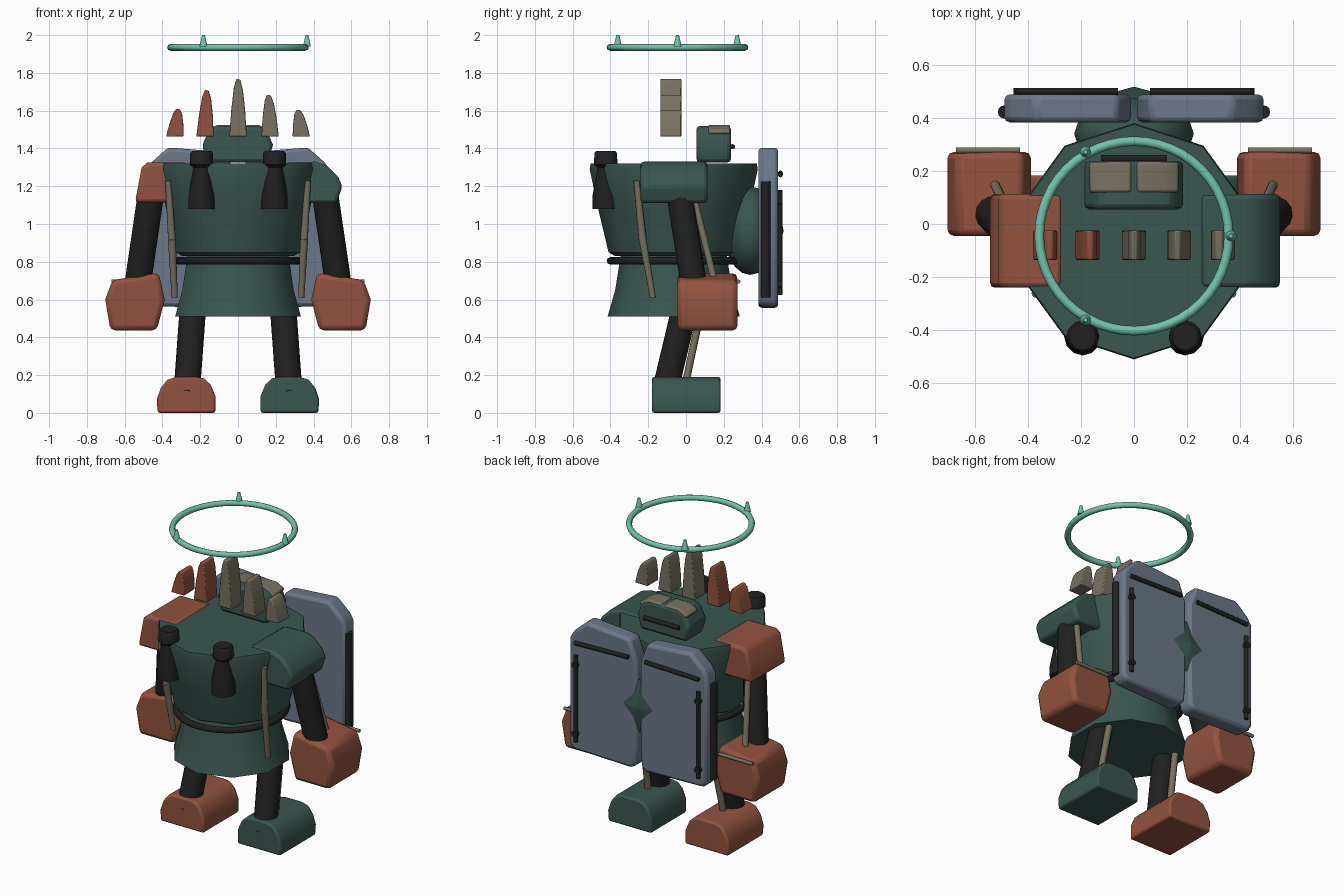
import bpy, bmesh, math
from mathutils import Vector, Matrix

cube = bpy.data.objects.get("Cube")
if cube:
    bpy.data.objects.remove(cube)


def material(name, rgb):
    m = bpy.data.materials.new(name)
    m.use_nodes = True
    m.diffuse_color = (*rgb, 1)
    node = next(n for n in m.node_tree.nodes if n.type == 'BSDF_PRINCIPLED')
    node.inputs["Base Color"].default_value = (*rgb, 1)
    node.inputs["Roughness"].default_value = 0.8
    return m


GREEN = material("dark green", (.042, .092, .08))
RED = material("rust red", (.29, .085, .05))
KHAKI = material("khaki", (.19, .168, .122))
BLUE = material("blue grey", (.15, .185, .25))
BLACK = material("black", (.015, .015, .015))
TEAL = material("teal", (.17, .55, .41))


def finish(name, bm, mat, bevel=0, angle=40):
    bmesh.ops.recalc_face_normals(bm, faces=bm.faces[:])
    me = bpy.data.meshes.new(name)
    bm.to_mesh(me)
    bm.free()
    ob = bpy.data.objects.new(name, me)
    bpy.context.collection.objects.link(ob)
    me.materials.append(mat)
    if bevel:
        mod = ob.modifiers.new("Bevel", 'BEVEL')
        mod.width, mod.segments, mod.limit_method = bevel, 2, 'ANGLE'
        mod.angle_limit = math.radians(40)
    bpy.ops.object.select_all(action='DESELECT')
    ob.select_set(True)
    bpy.context.view_layer.objects.active = ob
    bpy.ops.object.shade_smooth_by_angle(angle=math.radians(angle))
    return ob


def extrude(name, outline, y0, y1, mat, bevel=0, side=1):
    """Extrude an (x, z) outline along y; side=-1 mirrors it."""
    bm = bmesh.new()
    face = bm.faces.new([bm.verts.new((side * x, y0, z)) for x, z in outline])
    new = bmesh.ops.extrude_face_region(bm, geom=[face])["geom"]
    bmesh.ops.translate(bm, vec=(0, y1 - y0, 0),
                        verts=[v for v in new if isinstance(v, bmesh.types.BMVert)])
    return finish(name, bm, mat, bevel)


def lathe(name, profile, x, y, mat, sides=10, turn=math.pi / 2):
    """Revolve (radius, z) pairs about a vertical axis and cap the ends."""
    bm = bmesh.new()
    rings = []
    for r, z in profile:
        angles = [turn + math.tau * i / sides for i in range(sides)]
        rings.append([bm.verts.new((x + r * math.cos(a), y + r * math.sin(a), z)) for a in angles])
    for low, high in zip(rings, rings[1:]):
        for i in range(sides):
            j = (i + 1) % sides
            bm.faces.new((low[i], low[j], high[j], high[i]))
    bm.faces.new(rings[0])
    bm.faces.new(rings[-1])
    return finish(name, bm, mat)


def rod(name, p, q, r, mat, sides=12, r2=None):
    p, q = Vector(p), Vector(q)
    bm = bmesh.new()
    turn = (q - p).to_track_quat('Z', 'Y').to_matrix().to_4x4()
    bmesh.ops.create_cone(bm, cap_ends=True, segments=sides, radius1=r,
                          radius2=r if r2 is None else r2, depth=(q - p).length,
                          matrix=Matrix.Translation((p + q) / 2) @ turn)
    return finish(name, bm, mat, 0, 50)


def ring(name, centre, major, minor, mat, x_scale=1, segments=48):
    bpy.ops.mesh.primitive_torus_add(location=centre, major_radius=major, minor_radius=minor,
                                     major_segments=segments, minor_segments=8)
    ob = bpy.context.object
    ob.name = name
    ob.scale.x = x_scale
    ob.data.materials.append(mat)
    bpy.ops.object.shade_smooth()


# Torso, skirt and belt
BODY_Y = -.065
lathe("upper_torso", [(.31, .83), (.345, .85), (.40, 1.08), (.445, 1.29), (.44, 1.32)],
      0, BODY_Y, GREEN)
lathe("lower_torso", [(.35, .51), (.31, .65), (.28, .84)], 0, BODY_Y, GREEN)
ring("belt", (0, BODY_Y, .805), .335, .02, BLACK, .95, 32)

# Back boss with its faceted tip
bm = bmesh.new()
bmesh.ops.create_uvsphere(bm, u_segments=16, v_segments=10, radius=1,
                          matrix=Matrix.Translation((0, .34, .965)) @ Matrix.Diagonal((.225, .14, .235, 1)))
finish("back_boss", bm, GREEN)
rod("boss_tip", (0, .47, .965), (0, .516, .965), .17, GREEN, 4, .005)

# Head, with eye plates on top and a slot on the back
extrude("head", [(-.165, 1.325), (-.19, 1.42), (-.15, 1.5), (-.10, 1.52), (.10, 1.52),
                 (.15, 1.5), (.185, 1.42), (.16, 1.325)], .055, .238, GREEN, .02)
rod("head_slot", (-.125, .247, 1.41), (.125, .247, 1.41), .013, BLACK)
for s, label in ((1, "left"), (-1, "right")):
    extrude(label + "_eye", [(.01, 1.48), (.01, 1.525), (.11, 1.525), (.17, 1.495), (.165, 1.475)],
            .118, .234, KHAKI, .012, s)

# Floating crest of five blades
for x, top, mat in ((-.335, 1.61, RED), (-.175, 1.71, RED), (0, 1.77, KHAKI),
                    (.17, 1.685, KHAKI), (.335, 1.605, KHAKI)):
    h = top - 1.462
    lean = -.05 * x
    shape = [(-.046, 0), (.046, 0), (.038, .45), (.026, .8), (.012, .98),
             (-.008, 1), (-.022, .85), (-.036, .45)]
    extrude("crest_blade", [(x + u + lean * v, 1.462 + h * v) for u, v in shape],
            -.135, -.025, mat, .005)

# Halo and its three studs
HALO_Y = -.045
ring("halo", (0, HALO_Y, 1.935), .357, .018, TEAL)
for k in range(3):
    a = math.tau * k / 3
    x, y = .365 * math.cos(a), HALO_Y + .365 * math.sin(a)
    rod("halo_stud", (x, y, 1.94), (x, y, 2.0), .022, TEAL, 10, .008)

# Shoulders
extrude("right_shoulder", [(-.27, 1.325), (-.48, 1.325), (-.51, 1.30), (-.545, 1.115), (-.29, 1.115)],
        -.24, .113, RED, .018)
extrude("left_shoulder", [(.25, 1.325), (.41, 1.33), (.47, 1.31), (.53, 1.25), (.553, 1.2),
                          (.522, 1.11), (.27, 1.11)], -.24, .113, GREEN, .018)

for s, label in ((1, "left"), (-1, "right")):
    foot_mat = GREEN if s == 1 else RED

    # Arm, its thin rear strut and the front side strut
    rod(label + "_arm", (s * .455, -.04, 1.2), (s * .54, .05, .62), .07, BLACK, 14)
    rod(label + "_arm_strut", (s * .47, .04, 1.15), (s * .53, .16, .66), .018, KHAKI)
    path = [(s * .37, -.262, 1.23), (s * .35, -.23, .92), (s * .335, -.175, .61)]
    rod(label + "_upper_side_strut", path[0], path[1], .016, KHAKI, 10, .021)
    rod(label + "_lower_side_strut", path[1], path[2], .021, KHAKI, 10, .016)

    # Fist with knuckle bar
    extrude(label + "_fist", [(.42, .742), (.665, .703), (.703, .6), (.675, .437), (.43, .437), (.388, .6)],
            -.045, .272, RED, .025, s)
    rod(label + "_fist_bar", (s * .43, .277, .695), (s * .67, .277, .695), .011, KHAKI, 8)

    # Leg, strut and domed foot
    rod(label + "_leg", (s * .24, -.01, .54), (s * .272, -.115, .1), .07, BLACK, 14)
    rod(label + "_leg_strut", (s * .25, .075, .52), (s * .27, -.01, .12), .02, KHAKI, 10)
    extrude(label + "_foot", [(.12, 0), (.12, .09), (.145, .15), (.18, .183), (.22, .19), (.33, .19),
                              (.375, .175), (.41, .13), (.43, .07), (.425, 0)],
            -.18, .183, foot_mat, .012, s)

    # Flared chest peg
    lathe(label + "_chest_peg", [(.07, 1.08), (.07, 1.15), (.046, 1.28), (.046, 1.30),
                                 (.062, 1.315), (.06, 1.375), (.05, 1.387)],
          s * .193, -.425, BLACK, 12)

    # Back wing plate with chamfered corners
    extrude(label + "_wing_plate", [(.02, .58), (.05, .555), (.46, .565), (.488, .60), (.488, 1.28),
                                    (.46, 1.325), (.37, 1.405), (.06, 1.38), (.012, 1.25), (.012, .7)],
            .383, .488, BLUE, .022, s)
    rod(label + "_wing_edge_rod", (s * .488, .422, .61), (s * .488, .422, 1.225), .025, BLACK)
    rod(label + "_wing_back_rod", (s * .435, .497, .625), (s * .435, .497, 1.18), .013, BLACK)
    rod(label + "_wing_top_rod", (s * .06, .5, 1.27), (s * .44, .5, 1.26), .013, BLACK)
    for z in (.68, 1.12):
        rod(label + "_wing_knob", (s * .435, .48, z), (s * .435, .512, z), .02, BLACK, 10)
